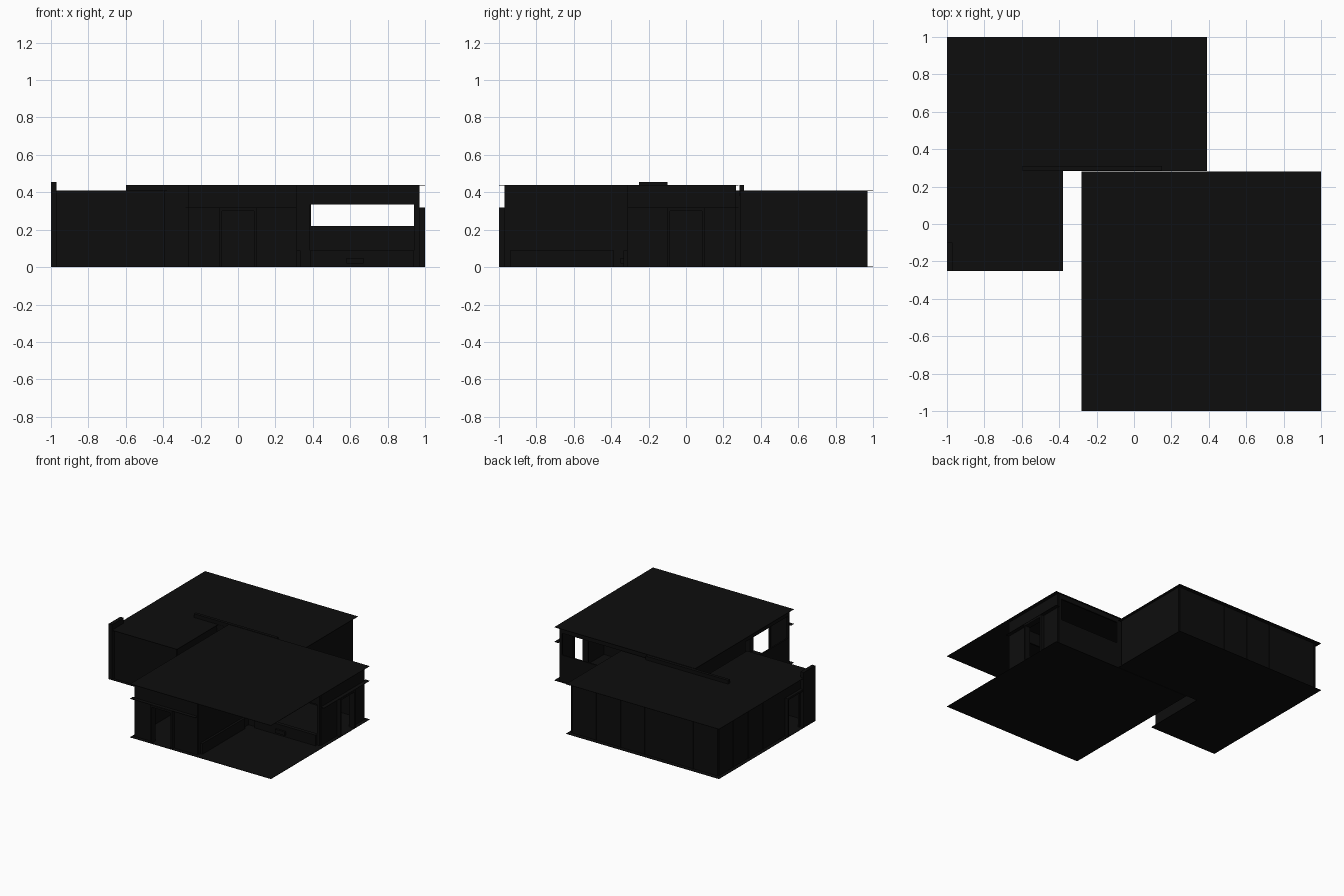
import bpy, bmesh

if "Cube" in bpy.data.objects:
    bpy.data.objects.remove(bpy.data.objects["Cube"])

mat = bpy.data.materials.new("near_black")
mat.diffuse_color = (0.004, 0.004, 0.004, 1)
mat.use_nodes = True
mat.node_tree.nodes["Principled BSDF"].inputs["Base Color"].default_value = mat.diffuse_color


def boxes(name, items):
    """One object from boxes given as x0, x1, y0, y1, z0, z1."""
    bm = bmesh.new()
    for x0, x1, y0, y1, z0, z1 in items:
        vs = bmesh.ops.create_cube(bm, size=1)["verts"]
        for v in vs:
            v.co.x = x1 if v.co.x > 0 else x0
            v.co.y = y1 if v.co.y > 0 else y0
            v.co.z = z1 if v.co.z > 0 else z0
    me = bpy.data.meshes.new(name)
    bm.to_mesh(me)
    bm.free()
    me.materials.append(mat)
    ob = bpy.data.objects.new(name, me)
    bpy.context.collection.objects.link(ob)
    return ob


def wall(name, axis, pos, a0, a1, h, hole=None, t=0.012):
    """Wall running along an axis, with an optional opening (a, b, z0, z1)."""
    parts = [(a0, a1, 0, h)]
    if hole:
        a, b, z0, z1 = hole
        parts = [(a0, a, 0, h), (b, a1, 0, h), (a, b, z1, h)]
        if z0 > 0:
            parts.append((a, b, 0, z0))
    out = []
    for p, q, z0, z1 in parts:
        if axis == "x":
            out.append((p, q, pos - t / 2, pos + t / 2, z0, z1))
        else:
            out.append((pos - t / 2, pos + t / 2, p, q, z0, z1))
    return boxes(name, out)


def swap(b):
    """Mirror a box across the diagonal of the front wing."""
    return (-b[3], -b[2], -b[1], -b[0], b[4], b[5])


E = 0.003
# Thin floor and roof sheets
for name, z, rects in (
    ("rear_floor", 0, [(-1, 0.39, 0.283, 1), (-1, -0.38, -0.25, 0.283)]),
    ("rear_roof", 0.41 - E, [(-1, 0.39, 0.283, 1), (-1, -0.38, -0.25, 0.283)]),
    ("front_floor", 0, [(-0.28, 1, -1, 0.28)]),
    ("front_roof", 0.44 - E, [(-0.28, 1, -1, 0.28)]),
):
    boxes(name, [r + (z, z + E) for r in rects])

H2, H1 = 0.439, 0.409
# Front wing walls
door = (-0.085, 0.085, 0, 0.30)
wall("front_wall", "x", -0.964, -0.26, 0.31, H2, door)
wall("right_wall", "y", 0.964, -0.31, 0.26, H2, door)
wall("back_window_wall", "x", 0.262, -0.26, 0.964, H2, (0.39, 0.94, 0.22, 0.40))
wall("left_window_wall", "y", -0.262, -0.964, 0.262, H2, (-0.94, -0.39, 0.22, 0.40))
wall("terrace_side_wall", "y", 0.31, -0.964, -0.31, H2)
wall("terrace_window_wall", "x", -0.31, 0.31, 0.964, H2, (0.385, 0.94, 0.09, 0.335))

# Door frames that stand out from the walls
frame = [(-0.1, -0.085, -1, -0.95, 0, 0.315), (0.085, 0.1, -1, -0.95, 0, 0.315),
         (-0.1, 0.1, -1, -0.95, 0.30, 0.315)]
boxes("front_door_frame", frame)
boxes("right_door_frame", [swap(b) for b in frame])

# Thin canopy strips over the doors
strip = (-0.28, 0.31, -1, -0.964, 0.317, 0.32)
boxes("door_canopies", [strip, swap(strip)])

# Terrace plinths and small vent
boxes("terrace_plinths", [(0.385, 0.94, -0.335, -0.31, 0, 0.09),
                          (0.31, 0.335, -0.94, -0.385, 0, 0.09)])
boxes("vent_box", [(0.58, 0.67, -0.35, -0.335, 0.02, 0.05)])

# Rear wing walls
wall("rear_back_wall", "x", 0.96, -0.965, 0.365, H1)
wall("rear_right_wall", "y", 0.362, 0.29, 0.96, H1)
wall("rear_left_wall", "y", -0.965, -0.22, 0.96, H1, door)
wall("arm_front_wall", "x", -0.22, -0.965, -0.40, H1)
wall("arm_right_wall", "y", -0.40, -0.22, 0.295, H1)
wall("party_wall", "x", 0.295, -0.40, 0.365, H1)

# Raised beam between the two roofs
boxes("roof_beam", [(-0.6, 0.15, 0.285, 0.31, 0.38, 0.44)])

# Left side fin and door frame
boxes("left_fin", [(-1, -0.97, -0.25, -0.1, 0, 0.455)])
boxes("left_door_frame", [(-0.995, -0.96, 0.085, 0.1, 0, 0.315),
                          (-0.995, -0.96, -0.1, 0.1, 0.30, 0.315)])

# Narrow battens dividing the wall panels
bat = [(x - 0.004, x + 0.004, 0.96, 0.971, 0, H1)
       for x in [-0.96 + 0.22 * i for i in range(7)]]
bat += [(-0.976, -0.965, y - 0.004, y + 0.004, 0, H1) for y in (0.39, 0.58, 0.77, 0.96)]
boxes("wall_battens", bat)
